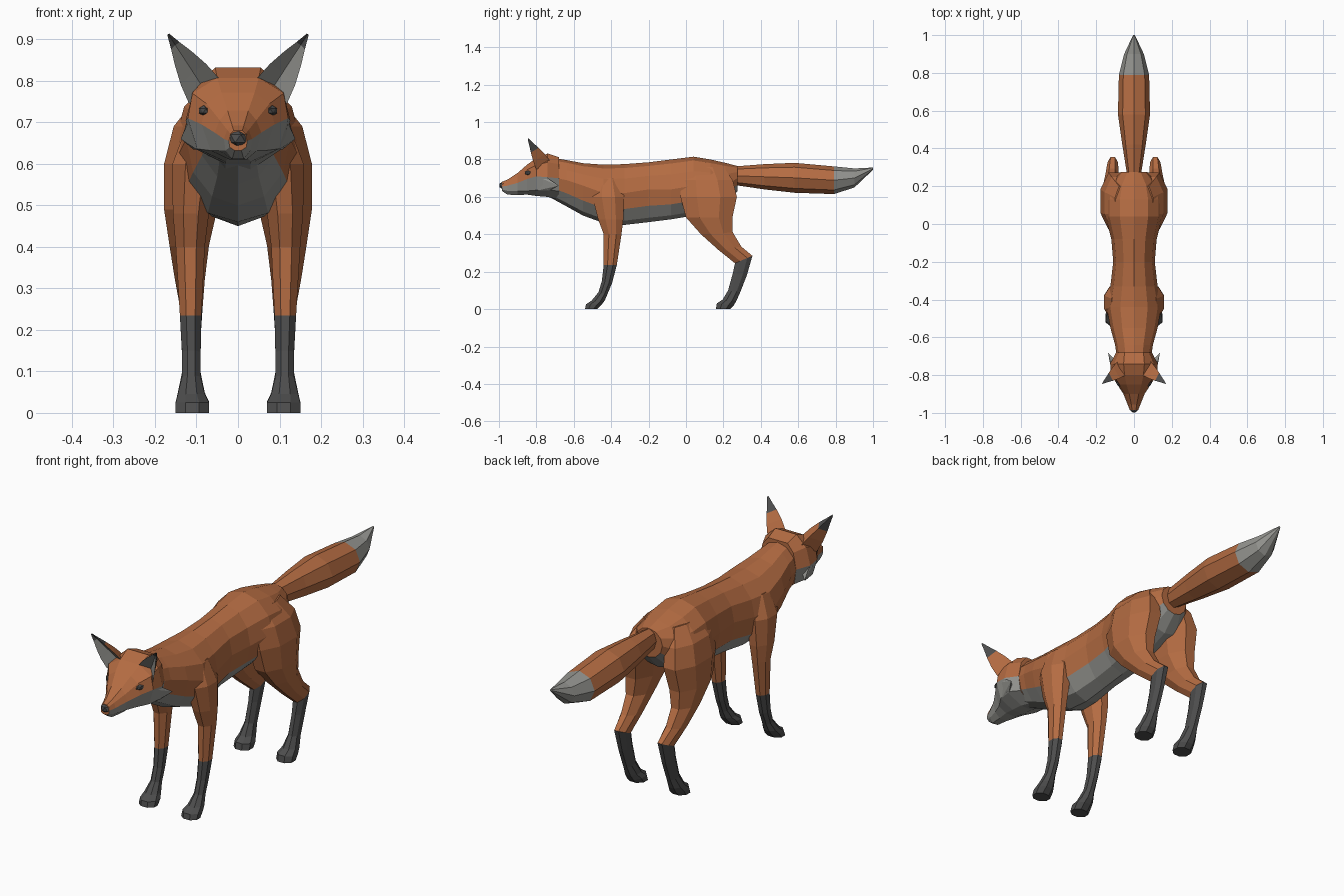
import bpy, bmesh, math
from mathutils import Vector, Matrix

if "Cube" in bpy.data.objects:
    bpy.data.objects.remove(bpy.data.objects["Cube"])

FUR, PALE, DARK = 0, 1, 2
mats = []
for nm, c in (("fur", (0.46, 0.15, 0.055)), ("pale", (0.30, 0.30, 0.28)), ("dark", (0.075, 0.075, 0.075))):
    m = bpy.data.materials.new(nm)
    m.diffuse_color = (*c, 1)
    m.use_nodes = True
    m.node_tree.nodes["Principled BSDF"].inputs["Base Color"].default_value = m.diffuse_color
    mats.append(m)


def finish(name, bm, mirror=False):
    bmesh.ops.recalc_face_normals(bm, faces=bm.faces)
    me = bpy.data.meshes.new(name)
    bm.to_mesh(me)
    bm.free()
    for m in mats:
        me.materials.append(m)
    ob = bpy.data.objects.new(name, me)
    bpy.context.collection.objects.link(ob)
    if mirror:
        ob.modifiers.new("mirror", 'MIRROR').use_mirror_merge = False
    return ob


def loft(name, rings, color, mirror=False):
    """Skin closed rings of points; color(ring, segment) picks the material."""
    bm = bmesh.new()
    vs = [[bm.verts.new(p) for p in r] for r in rings]
    n = len(vs[0])
    for i in range(len(vs) - 1):
        for j in range(n):
            k = (j + 1) % n
            f = bm.faces.new((vs[i][j], vs[i][k], vs[i + 1][k], vs[i + 1][j]))
            f.material_index = color(i, j)
    for r, i in ((vs[0], 0), (vs[-1], len(vs) - 2)):
        bm.faces.new(r).material_index = color(i, 0)
    return finish(name, bm, mirror)


def hull(name, pts, mat, mirror=False):
    bm = bmesh.new()
    for p in pts:
        bm.verts.new(p)
    bmesh.ops.convex_hull(bm, input=bm.verts)
    for f in bm.faces:
        f.material_index = mat
    return finish(name, bm, mirror)


def ball(name, loc, size, yaw, mat, mirror=False):
    bm = bmesh.new()
    mx = Matrix.Translation(loc) @ Matrix.Rotation(math.radians(yaw), 4, 'Z') @ Matrix.Diagonal((*size, 1))
    bmesh.ops.create_icosphere(bm, subdivisions=1, radius=1, matrix=mx)
    for f in bm.faces:
        f.material_index = mat
    return finish(name, bm, mirror)


def cross(n, y, top, bot, w, mid):
    """Upright oval ring, widest at height mid, starting on the right side."""
    pts = []
    for j in range(n):
        a = 2 * math.pi * j / n
        s = math.sin(a)
        pts.append((w * math.cos(a), y, mid + s * ((top - mid) if s > 0 else (mid - bot))))
    return pts


def leg_ring(yf, zf, yb, zb, x0, x1):
    """Eight-sided ring across a leg, tilted from its front to its back edge."""
    pts = []
    for j in range(8):
        a = math.pi / 8 + math.pi / 4 * j
        c, s = math.cos(a) / math.cos(math.pi / 8), math.sin(a) / math.cos(math.pi / 8)
        t = (s + 1) / 2
        pts.append(((x0 + x1) / 2 + c * (x1 - x0) / 2, yf + (yb - yf) * t, zf + (zb - zf) * t))
    return pts


# torso and neck, pale along the underside
torso = [(-.75, .815, .61, .085, .71), (-.64, .797, .55, .10, .69), (-.55, .78, .50, .125, .66),
         (-.44, .772, .46, .145, .62), (-.33, .775, .45, .125, .62), (-.20, .785, .465, .11, .64),
         (-.08, .80, .48, .12, .64), (.04, .815, .50, .15, .66), (.13, .80, .53, .15, .66),
         (.21, .782, .56, .125, .66), (.275, .765, .63, .07, .70)]
loft("torso", [cross(12, *r) for r in torso], lambda i, j: PALE if 7 <= j <= 10 else FUR)

# tail with pale tip
tail = [(.25, .762, .665, .035), (.42, .775, .64, .062), (.58, .782, .622, .085),
        (.79, .763, .615, .08), (.90, .752, .65, .052), (1.0, .757, .745, .005)]
loft("tail", [cross(8, y, t, b, w, (t + b) / 2) for y, t, b, w in tail],
     lambda i, j: PALE if i >= 3 else FUR)

# legs with dark stockings
front = [(-.54, 0, -.475, 0, .07, .15), (-.535, .025, -.45, .025, .07, .15),
         (-.505, .045, -.435, .045, .08, .145), (-.468, .09, -.42, .08, .09, .135),
         (-.45, .15, -.395, .14, .09, .135), (-.44, .235, -.37, .235, .088, .14),
         (-.44, .40, -.345, .40, .08, .15), (-.47, .48, -.335, .48, .07, .157),
         (-.50, .60, -.33, .60, .05, .158), (-.48, .70, -.36, .70, .04, .12)]
loft("front_legs", [leg_ring(*r) for r in front], lambda i, j: DARK if i < 5 else FUR, True)
hind = [(.16, 0, .235, 0, .07, .15), (.165, .03, .255, .02, .07, .15),
        (.195, .05, .27, .045, .08, .145), (.225, .10, .29, .09, .09, .135),
        (.25, .19, .325, .18, .09, .135), (.262, .245, .355, .285, .085, .14),
        (.175, .315, .295, .335, .08, .152), (.08, .40, .25, .41, .07, .165),
        (0, .49, .248, .49, .05, .178), (-.03, .60, .272, .60, .03, .178),
        (-.03, .69, .25, .69, .03, .155), (.0, .76, .20, .76, .03, .10)]
loft("hind_legs", [leg_ring(*r) for r in hind], lambda i, j: DARK if i < 5 else FUR, True)

# head: half outlines from crown to chin, mirrored into rings
skull = [(-.985, (.010, .680), (.018, .672), (.022, .655), (.020, .640), (.008, .632)),
         (-.955, (.014, .692), (.026, .682), (.034, .660), (.030, .632), (.014, .612)),
         (-.90, (.025, .728), (.044, .705), (.056, .675), (.046, .632), (.02, .610)),
         (-.85, (.040, .772), (.076, .745), (.088, .695), (.066, .632), (.025, .612)),
         (-.80, (.050, .807), (.110, .770), (.121, .710), (.098, .636), (.03, .605)),
         (-.74, (.055, .832), (.105, .785), (.126, .705), (.112, .640), (.03, .600)),
         (-.68, (.050, .812), (.080, .775), (.095, .700), (.085, .630), (.03, .585))]
rings = [[(x, y, z) for x, z in h] + [(-x, y, z) for x, z in reversed(h)] for y, *h in skull]
loft("head", rings, lambda i, j: PALE if 2 <= j <= 6 else FUR)

# cheek tufts, nose and eyes
hull("cheek_tufts", [(.115, -.80, .71), (.122, -.74, .70), (.10, -.79, .635), (.108, -.73, .635),
                     (.08, -.74, .67), (.138, -.68, .66)], PALE, True)
ball("nose", (0, -.978, .661), (.025, .022, .022), 0, DARK)
ball("eyes", (.083, -.845, .728), (.010, .021, .013), -28, DARK, True)

# ears: hollow front, dark tips
inner, outer, back = Vector((.045, -.80, .805)), Vector((.118, -.80, .745)), Vector((.085, -.725, .79))
tip, mid = Vector((.168, -.845, .912)), (inner + outer + back) / 3
hollow = ((inner + outer) / 2).lerp(back, .45)
ear = []
for t in (0, .3, .58, .8, 1):
    s = max(1 - t ** 1.5, .06)
    ear.append([mid.lerp(tip, t) + (p - mid) * s for p in (inner, hollow, outer, back)])
loft("ears", ear, lambda i, j: DARK if i >= 3 or (i == 2 and j > 1) else (PALE if j < 2 else FUR), True)
